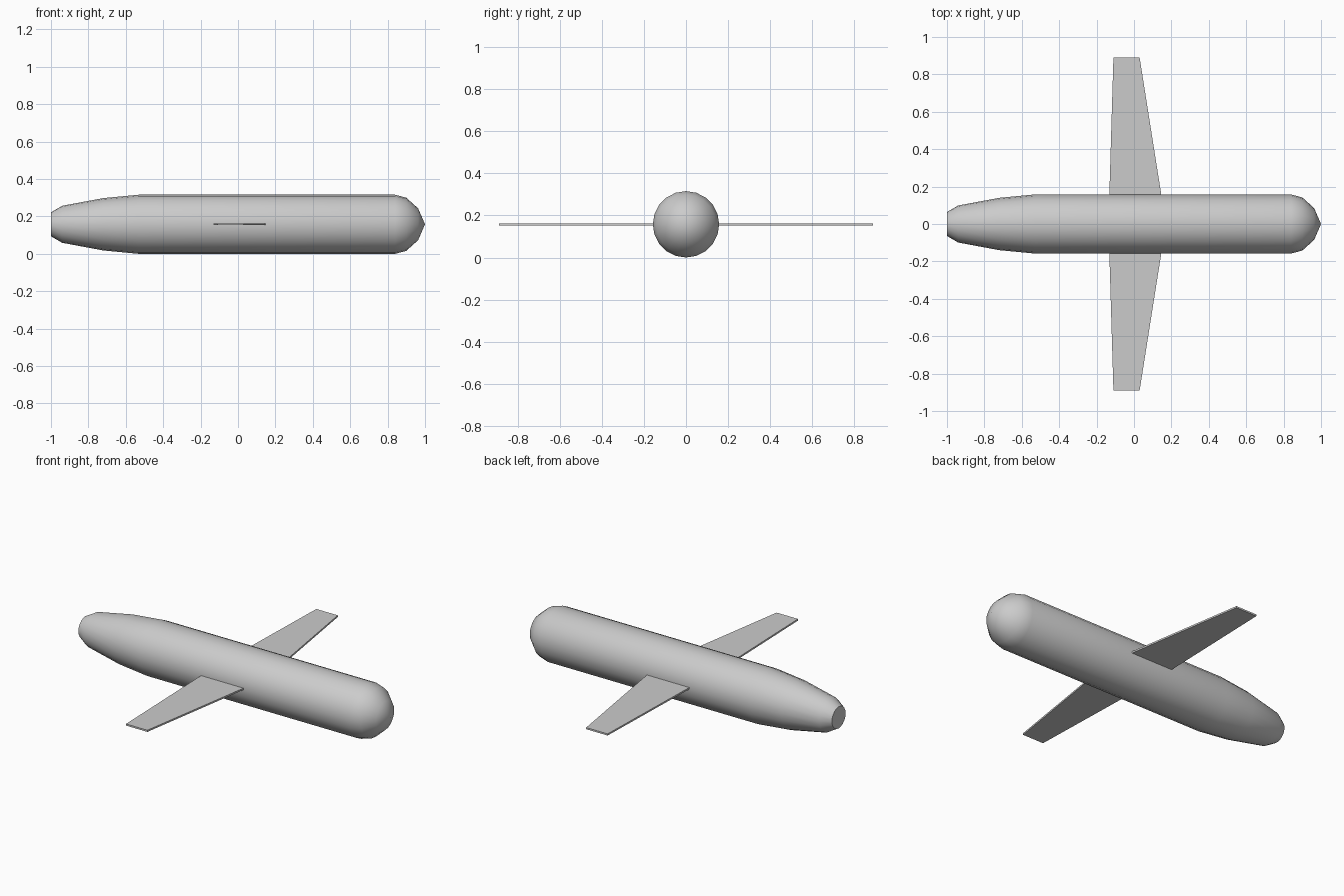
import bpy, bmesh, math
from mathutils import Vector

if "Cube" in bpy.data.objects:
    bpy.data.objects.remove(bpy.data.objects["Cube"])

R = 0.158          # body radius, also height of the centre line
SIDES = 20


def make_object(name, bm, angle):
    bmesh.ops.recalc_face_normals(bm, faces=bm.faces)
    mesh = bpy.data.meshes.new(name)
    bm.to_mesh(mesh)
    bm.free()
    ob = bpy.data.objects.new(name, mesh)
    bpy.context.collection.objects.link(ob)
    bpy.ops.object.select_all(action='DESELECT')
    ob.select_set(True)
    bpy.context.view_layer.objects.active = ob
    bpy.ops.object.shade_smooth_by_angle(angle=math.radians(angle))
    return ob


# Fuselage: profile (x, radius) turned about the long axis
profile = [(-1.0, 0), (-1.0, 0.064), (-0.94, 0.099), (-0.72, 0.14), (-0.53, R),
           (0.84, R), (0.90, 0.142), (0.963, 0.085), (1.0, 0)]
bm = bmesh.new()
verts = [bm.verts.new((x, 0, R + r)) for x, r in profile]
edges = [bm.edges.new(pair) for pair in zip(verts, verts[1:])]
bmesh.ops.spin(bm, geom=verts + edges, cent=(0, 0, R), axis=(1, 0, 0),
               angle=math.tau, steps=SIDES, use_merge=True)
bmesh.ops.remove_doubles(bm, verts=bm.verts, dist=1e-4)
make_object("fuselage", bm, 42)

# Wings: tapered flat plate extruded upward, one per side
outline = [(-0.132, 0.15), (0.147, 0.15), (0.03, 0.89), (-0.11, 0.89)]
for name, side in (("left_wing", 1), ("right_wing", -1)):
    bm = bmesh.new()
    face = bm.faces.new([bm.verts.new((x, y * side, R - 0.005)) for x, y in outline])
    top = bmesh.ops.extrude_face_region(bm, geom=[face])["geom"]
    bmesh.ops.translate(bm, vec=Vector((0, 0, 0.01)),
                        verts=[g for g in top if isinstance(g, bmesh.types.BMVert)])
    make_object(name, bm, 30)
